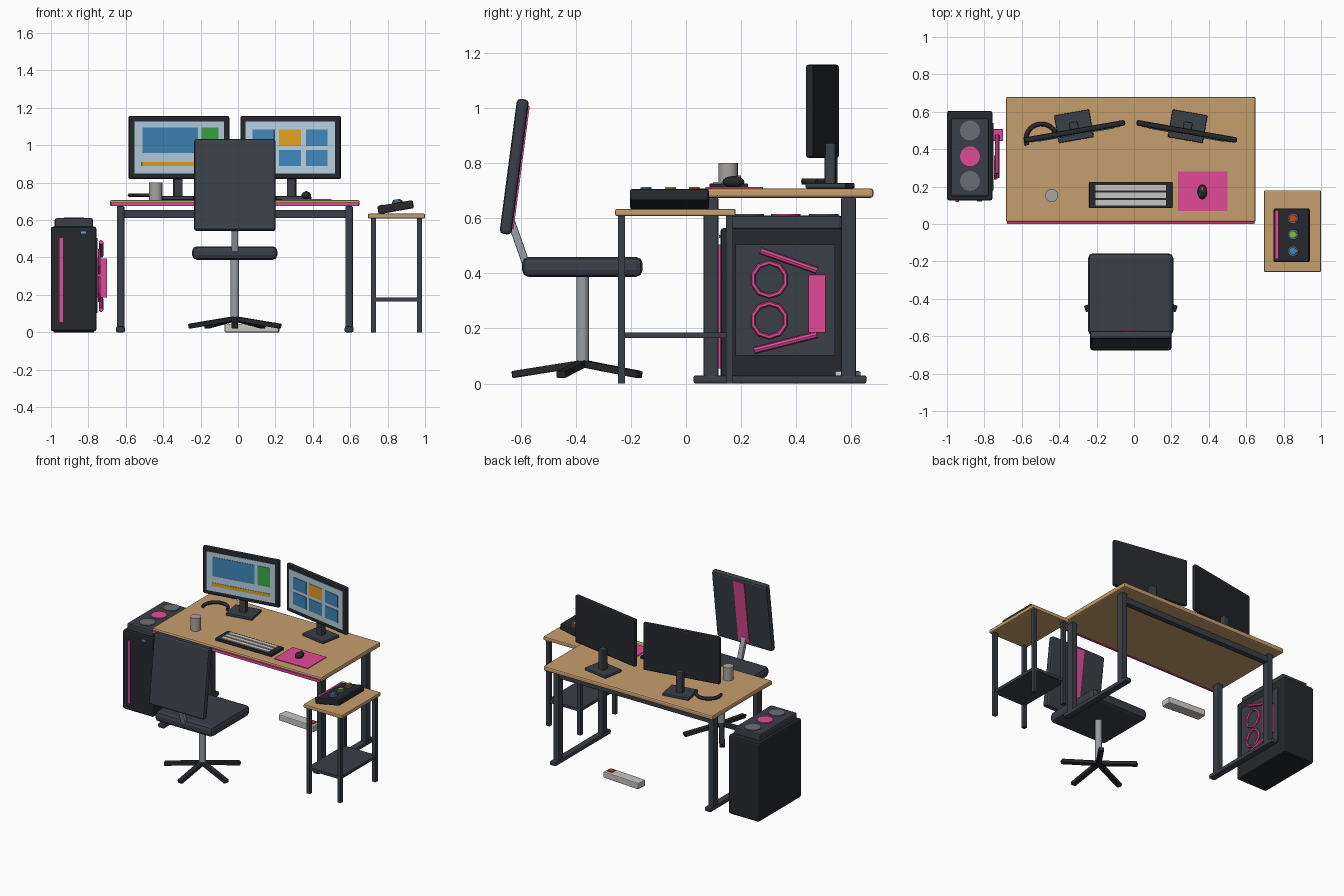
import bpy
from math import radians, sin, cos, pi
from mathutils import Matrix, Vector

if "Cube" in bpy.data.objects:
    bpy.data.objects.remove(bpy.data.objects["Cube"])

MATS = {}
COL = dict(wood="C69F6D", black="26282D", char="3A3F47", pink="E24A98", steel="9A9EA4",
           white="C9C6C3", screen="B5D0DF", blue="3D86B8", green="3BA648", orange="DFA020",
           red="D2452E", fan="6A6E75", led="5FA8E0", mug="A8A4A0", lime="7CB85A", knob="3F7FC0")


def mat(key):
    if key not in MATS:
        rgb = [int(COL[key][i:i + 2], 16) / 255 for i in (0, 2, 4)]
        m = bpy.data.materials.new(key)
        m.diffuse_color = [((c + 0.055) / 1.055) ** 2.4 for c in rgb] + [1]
        m.use_nodes = True
        m.node_tree.nodes["Principled BSDF"].inputs["Base Color"].default_value = m.diffuse_color
        MATS[key] = m
    return MATS[key]


def finish(name, color, M, bevel=0, smooth=False):
    o = bpy.context.object
    o.name = name
    o.matrix_world = M
    o.data.materials.append(mat(color))
    if bevel:
        b = o.modifiers.new("bevel", "BEVEL")
        b.width, b.segments = bevel, 2
    if smooth:
        bpy.ops.object.shade_smooth_by_angle(angle=radians(40))
    return o


def box(name, x, y, z, color, bevel=0.0, M=Matrix()):
    """Box from (min, max) ranges, placed in frame M."""
    bpy.ops.mesh.primitive_cube_add(size=1)
    o = bpy.context.object
    o.data.transform(Matrix.Diagonal((x[1] - x[0], y[1] - y[0], z[1] - z[0], 1)))
    c = Vector((sum(x) / 2, sum(y) / 2, sum(z) / 2))
    return finish(name, color, M @ Matrix.Translation(c), bevel)


def rod(name, a, b, r, color, n=12, bevel=0.0, smooth=True, M=Matrix()):
    a, b = Vector(a), Vector(b)
    bpy.ops.mesh.primitive_cylinder_add(vertices=n, radius=r, depth=(b - a).length)
    q = (b - a).to_track_quat("Z", "Y").to_matrix().to_4x4()
    return finish(name, color, M @ Matrix.Translation((a + b) / 2) @ q, bevel, smooth)


def frame(x, y, z, deg=0, axis="Z"):
    return Matrix.Translation((x, y, z)) @ Matrix.Rotation(radians(deg), 4, axis)


CX = -0.017

# Desk
box("desk_top", (-0.685, 0.65), (0.01, 0.68), (0.674, 0.708), "wood", 0.01)
box("desk_edge_strip", (-0.68, 0.645), (0.0, 0.014), (0.674, 0.693), "pink")
for sx, side in ((-1, "left"), (1, "right")):
    x = CX + sx * 0.611
    for y, end in ((0.09, "front"), (0.59, "back")):
        box(f"desk_leg_{end}_{side}", (x - 0.02, x + 0.02), (y - 0.027, y + 0.027),
            (0.015, 0.675), "char", 0.006)
    box(f"desk_foot_{side}", (x - 0.024, x + 0.024), (0.027, 0.655), (0, 0.03), "char", 0.008)
box("desk_back_beam", (-0.63, 0.595), (0.57, 0.61), (0.61, 0.655), "char", 0.005)

# Monitors, mirrored about the desk centre
for sx, side in ((-1, "left"), (1, "right")):
    M = frame(CX + sx * 0.299, 0.495, 0.988, -sx * 10)
    box(f"monitor_{side}", (-0.273, 0.273), (-0.015, 0.015), (-0.169, 0.169), "black", 0.01, M)
    box(f"screen_{side}", (-0.243, 0.243), (-0.018, -0.01), (-0.138, 0.138), "screen", 0, M)
    box(f"monitor_neck_{side}", (-0.024, 0.024), (0.01, 0.052), (-0.27, -0.115), "char", 0.008, M)
    box(f"monitor_foot_{side}", (-0.095, 0.095), (-0.047, 0.103), (-0.28, -0.26), "char", 0.006, M)
    if sx < 0:
        tiles = [(-0.2, 0.1, -0.03, 0.107, "blue"), (0.12, 0.21, -0.03, 0.107, "green"),
                 (-0.205, 0.21, -0.1, -0.077, "orange")]
    else:
        tiles = [(c - 0.059, c + 0.059, r - 0.043, r + 0.043,
                  "orange" if (c == 0 and r > 0) else "blue")
                 for c in (-0.145, 0, 0.145) for r in (0.052, -0.056)]
    for i, (x0, x1, z0, z1, c) in enumerate(tiles):
        box(f"screen_tile_{side}_{i}", (x0, x1), (-0.021, -0.016), (z0, z1), c, 0, M)

# Headband lying on the desk
cu = bpy.data.curves.new("headband", "CURVE")
cu.dimensions, cu.bevel_depth, cu.bevel_resolution = "3D", 0.012, 1
sp = cu.splines.new("POLY")
sp.points.add(14)
for i, p in enumerate(sp.points):
    a = radians(15 + 187 * i / 14)
    p.co = (-0.495 + 0.083 * cos(a), 0.452 + 0.083 * sin(a), 0.733, 1)
cu.use_fill_caps = True
band = bpy.data.objects.new("headband", cu)
cu.materials.append(mat("black"))
bpy.context.collection.objects.link(band)

# Mug, keyboard, mouse
rod("mug", (-0.44, 0.153, 0.705), (-0.44, 0.153, 0.8), 0.035, "mug", 20)
box("keyboard", (-0.24, 0.205), (0.085, 0.225), (0.705, 0.726), "black", 0.005)
for i in range(3):
    y = 0.113 + i * 0.04
    box(f"key_row_{i}", (-0.205, 0.172), (y - 0.015, y + 0.015), (0.72, 0.732), "white")
box("mouse_mat", (0.235, 0.5), (0.07, 0.28), (0.705, 0.713), "pink")
bpy.ops.mesh.primitive_uv_sphere_add(segments=12, ring_count=8, radius=1)
bpy.context.object.data.transform(Matrix.Diagonal((0.026, 0.04, 0.021, 1)))
finish("mouse", "black", frame(0.365, 0.172, 0.732), 0, True)
box("mouse_wheel", (0.361, 0.369), (0.182, 0.2), (0.74, 0.755), "pink")

# Computer tower
box("tower_body", (-1.0, -0.757), (0.125, 0.605), (0.005, 0.565), "black", 0.012)
box("tower_base", (-0.985, -0.77), (0.14, 0.59), (0, 0.02), "black")
box("tower_cap", (-0.98, -0.775), (0.148, 0.565), (0.555, 0.61), "char", 0.01)
for y, c in ((0.23, "fan"), (0.362, "pink"), (0.5, "fan")):
    rod("top_fan", (-0.877, y, 0.6), (-0.877, y, 0.615), 0.053, c, 24)
box("tower_front_strip", (-0.955, -0.935), (0.117, 0.13), (0.055, 0.505), "pink")
box("tower_power_light", (-0.84, -0.812), (0.12, 0.13), (0.528, 0.54), "led")
box("tower_side_panel", (-0.765, -0.75), (0.18, 0.54), (0.102, 0.505), "char")
for z in (0.378, 0.23):
    bpy.ops.mesh.primitive_torus_add(major_segments=10, minor_segments=6,
                                     major_radius=0.061, minor_radius=0.009)
    finish("side_fan_ring", "pink", frame(-0.742, 0.302, z, 90, "Y"))
box("side_pump_block", (-0.757, -0.7), (0.443, 0.507), (0.185, 0.395), "pink", 0.003)
rod("side_tube_upper", (-0.732, 0.27, 0.482), (-0.732, 0.475, 0.41), 0.012, "pink", 8)
rod("side_tube_lower", (-0.732, 0.247, 0.12), (-0.732, 0.475, 0.178), 0.012, "pink", 8)

# Chair
box("seat", (-0.245, 0.21), (-0.595, -0.157), (0.387, 0.46), "char", 0.025)
M = frame(CX, -0.623, 0.787, -7.5, "X")
box("chair_back", (-0.218, 0.218), (-0.022, 0.022), (-0.247, 0.247), "char", 0.014, M)
box("chair_back_stripe", (-0.043, 0.043), (0.015, 0.027), (-0.225, 0.225), "pink", 0, M)
a, b = Vector((CX, -0.635, 0.59)), Vector((CX, -0.575, 0.42))
q = (b - a).to_track_quat("Z", "Y").to_matrix().to_4x4()
box("back_support", (-0.018, 0.018), (-0.014, 0.014), (-0.09, 0.09), "steel", 0.004,
    Matrix.Translation((a + b) / 2) @ q)
rod("chair_column", (CX, -0.375, 0.06), (CX, -0.375, 0.4), 0.023, "steel", 16)
for i in range(5):
    M = frame(CX, -0.375, 0, -90 + 72 * i) @ frame(0, 0, 0.073, 9, "Y")
    box(f"chair_base_leg_{i}", (0, 0.26), (-0.018, 0.018), (-0.013, 0.013), "black", 0.005, M)

# Power strip on the floor
M = frame(0.075, 0.587, 0, -4)
box("power_strip", (-0.145, 0.145), (-0.037, 0.037), (0, 0.045), "white", 0.006, M)
box("power_switch", (0.09, 0.125), (-0.018, 0.018), (0.04, 0.052), "red", 0, M)

# Side table
box("side_table_top", (0.695, 1.0), (-0.257, 0.18), (0.608, 0.634), "wood", 0.006)
for x in (0.725, 0.97):
    for y in (-0.234, 0.158):
        box("side_table_leg", (x - 0.013, x + 0.013), (y - 0.013, y + 0.013), (0, 0.612), "char")
box("side_table_shelf", (0.718, 0.977), (-0.24, 0.165), (0.165, 0.185), "char")

# Tilted control box with three knobs
M = frame(0.843, -0.06, 0.669, -10, "Y")
box("control_box", (-0.096, 0.096), (-0.143, 0.143), (-0.022, 0.022), "black", 0.008, M)
box("control_strip", (-0.084, -0.066), (-0.125, 0.13), (0.015, 0.026), "pink", 0, M)
for y, c in ((0.09, "red"), (0.004, "lime"), (-0.085, "knob")):
    rod("knob_ring", (0.013, y, 0.015), (0.013, y, 0.032), 0.028, "fan", 16, M=M)
    rod("knob_cap", (0.013, y, 0.02), (0.013, y, 0.04), 0.02, c, 16, M=M)
